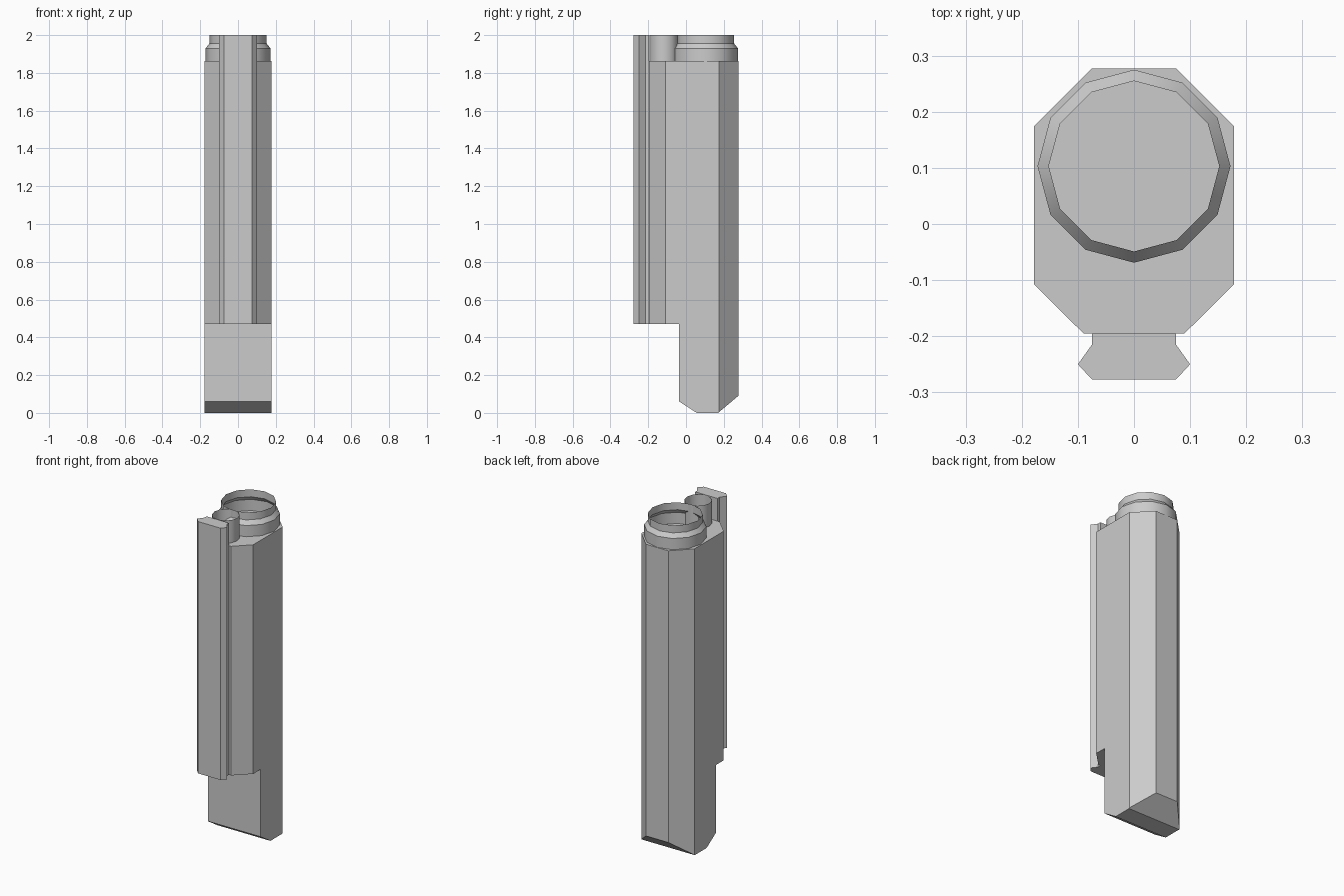
import bpy, bmesh, math
from mathutils import Vector

if "Cube" in bpy.data.objects:
    bpy.data.objects.remove(bpy.data.objects["Cube"])


def finish(bm, name, smooth=False):
    mesh = bpy.data.meshes.new(name)
    bm.to_mesh(mesh)
    bm.free()
    obj = bpy.data.objects.new(name, mesh)
    bpy.context.collection.objects.link(obj)
    if smooth:
        bpy.ops.object.select_all(action='DESELECT')
        obj.select_set(True)
        bpy.context.view_layer.objects.active = obj
        bpy.ops.object.shade_smooth_by_angle(angle=math.radians(35))
    return obj


def prism(points, direction):
    """Closed prism: a flat outline swept along a direction."""
    bm = bmesh.new()
    face = bm.faces.new([bm.verts.new(p) for p in points])
    new = bmesh.ops.extrude_face_region(bm, geom=[face], use_keep_orig=True)["geom"]
    bmesh.ops.translate(bm, vec=direction,
                        verts=[g for g in new if isinstance(g, bmesh.types.BMVert)])
    bmesh.ops.recalc_face_normals(bm, faces=bm.faces)
    return bm


def open_tube(name, y, profile, sides=12):
    """Thin open tube turned from (radius, z) points."""
    bm = bmesh.new()
    rings = []
    for r, z in profile:
        angles = [2 * math.pi * i / sides for i in range(sides)]
        rings.append([bm.verts.new((r * math.cos(a), y + r * math.sin(a), z)) for a in angles])
    for low, high in zip(rings, rings[1:]):
        for i in range(sides):
            j = (i + 1) % sides
            bm.faces.new((low[i], low[j], high[j], high[i]))
    return finish(bm, name, smooth=True)


# Main body: stepped side profile swept across x
W, TOP, STEP = 0.178, 1.862, 0.47
side = [(-0.036, 0.06), (0.057, 0), (0.17, 0), (0.277, 0.09),
        (0.277, TOP), (-0.195, TOP), (-0.195, STEP), (-0.036, STEP)]
body = prism([(-W, y, z) for y, z in side], Vector((2 * W, 0, 0)))

# Slice off the four vertical corners
for s in (-1, 1):
    for (x1, y1), (x2, y2) in (((W, 0.174), (0.075, 0.277)), ((W, -0.108), (0.09, -0.195))):
        normal = Vector((s * abs(y2 - y1), math.copysign(x1 - x2, y1), 0)).normalized()
        cut = bmesh.ops.bisect_plane(
            body, geom=body.verts[:] + body.edges[:] + body.faces[:], dist=1e-5,
            plane_co=(s * x1, y1, 0), plane_no=normal, clear_outer=True)["geom_cut"]
        bmesh.ops.edgeloop_fill(body, edges=[g for g in cut if isinstance(g, bmesh.types.BMEdge)])
bmesh.ops.recalc_face_normals(body, faces=body.faces)
finish(body, "main_body")

# Front rail with flared edges
half = [(0.075, -0.195), (0.075, -0.215), (0.1, -0.25), (0.075, -0.277)]
outline = half + [(-x, y) for x, y in reversed(half)]
finish(prism([(x, y, STEP) for x, y in outline], Vector((0, 0, 2 - STEP))), "front_rail")

# Stepped collar and small tube on top
open_tube("top_collar", 0.103, [(0.172, TOP), (0.172, 1.93), (0.152, 1.955), (0.152, 2.0)])
open_tube("small_tube", -0.117, [(0.076, TOP), (0.076, 2.0)])
